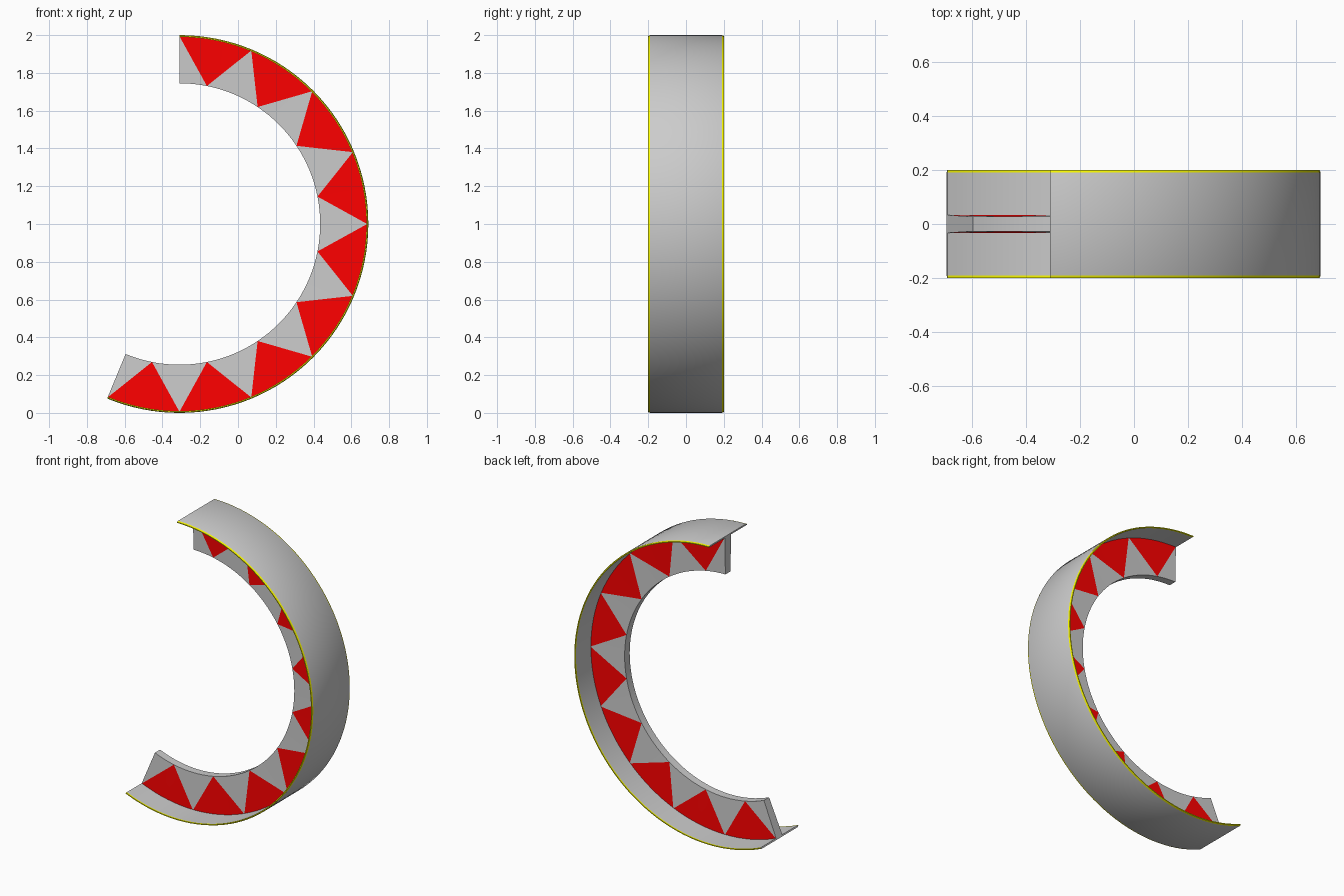
import bpy, bmesh, math

if "Cube" in bpy.data.objects:
    bpy.data.objects.remove(bpy.data.objects["Cube"])

CX, CZ = -0.31, 1.0
R_OUT, R_BAND, R_WEB = 1.0, 0.99, 0.745
CELLS, SUB = 9, 8                 # nine 22.5 degree bays
N = CELLS * SUB


def material(name, color):
    m = bpy.data.materials.new(name)
    m.diffuse_color = color
    m.use_nodes = True
    m.node_tree.nodes["Principled BSDF"].inputs["Base Color"].default_value = m.diffuse_color
    return m


grey = material("grey", (0.8, 0.8, 0.8, 1))
yellow = material("yellow", (1, 1, 0, 1))
red = material("red", (1, 0, 0, 1))


def point(i, r, y):
    a = math.radians(90 - 22.5 * i / SUB)
    return (CX + r * math.cos(a), y, CZ + r * math.sin(a))


def finish(bm, name, mats, angle):
    bmesh.ops.recalc_face_normals(bm, faces=bm.faces)
    me = bpy.data.meshes.new(name)
    bm.to_mesh(me)
    bm.free()
    for m in mats:
        me.materials.append(m)
    ob = bpy.data.objects.new(name, me)
    bpy.context.collection.objects.link(ob)
    bpy.context.view_layer.objects.active = ob
    ob.select_set(True)
    bpy.ops.object.shade_smooth_by_angle(angle=math.radians(angle))
    ob.select_set(False)


# Curved flange: (radius, y) profile swept along the arc, yellow at both rims
profile = [(R_OUT, -0.19), (R_OUT, 0.19), (0.996, 0.2), (R_BAND, 0.2), (R_BAND, 0.19),
           (R_BAND, -0.19), (R_BAND, -0.2), (0.996, -0.2)]
bm = bmesh.new()
rings = [[bm.verts.new(point(i, r, y)) for r, y in profile] for i in range(N + 1)]
for a, b in zip(rings, rings[1:]):
    for k in range(8):
        j = (k + 1) % 8
        f = bm.faces.new((a[k], a[j], b[j], b[k]))
        f.material_index = 0 if k in (0, 4) else 1
bm.faces.new(rings[0])
bm.faces.new(rings[-1])
finish(bm, "curved_flange", [grey, yellow], 25)

# Central web: fans of red and grey triangles on both sides, closed at edges and ends
bm = bmesh.new()
sides = []
for s in (-1, 1):
    outer = [bm.verts.new(point(i, R_BAND + 0.004, s * 0.033)) for i in range(N + 1)]
    inner = [bm.verts.new(point(i, R_WEB, s * 0.027)) for i in range(N + 1)]
    sides.append((outer, inner))
    for i in range(N):
        # red fan spreads from the nearest inner apex to the flange
        apex = inner[(i // SUB) * SUB + SUB // 2]
        bm.faces.new((apex, outer[i], outer[i + 1])).material_index = 1
        # grey fan spreads from the nearest bay boundary to the inner edge
        root = outer[((i + SUB // 2) // SUB) * SUB]
        bm.faces.new((root, inner[i], inner[i + 1]))
(o1, i1), (o2, i2) = sides
for row1, row2 in ((o1, o2), (i1, i2)):
    for i in range(N):
        bm.faces.new((row1[i], row1[i + 1], row2[i + 1], row2[i]))
for e in (0, N):
    bm.faces.new((o1[e], i1[e], i2[e], o2[e]))
finish(bm, "triangle_web", [grey, red], 40)
